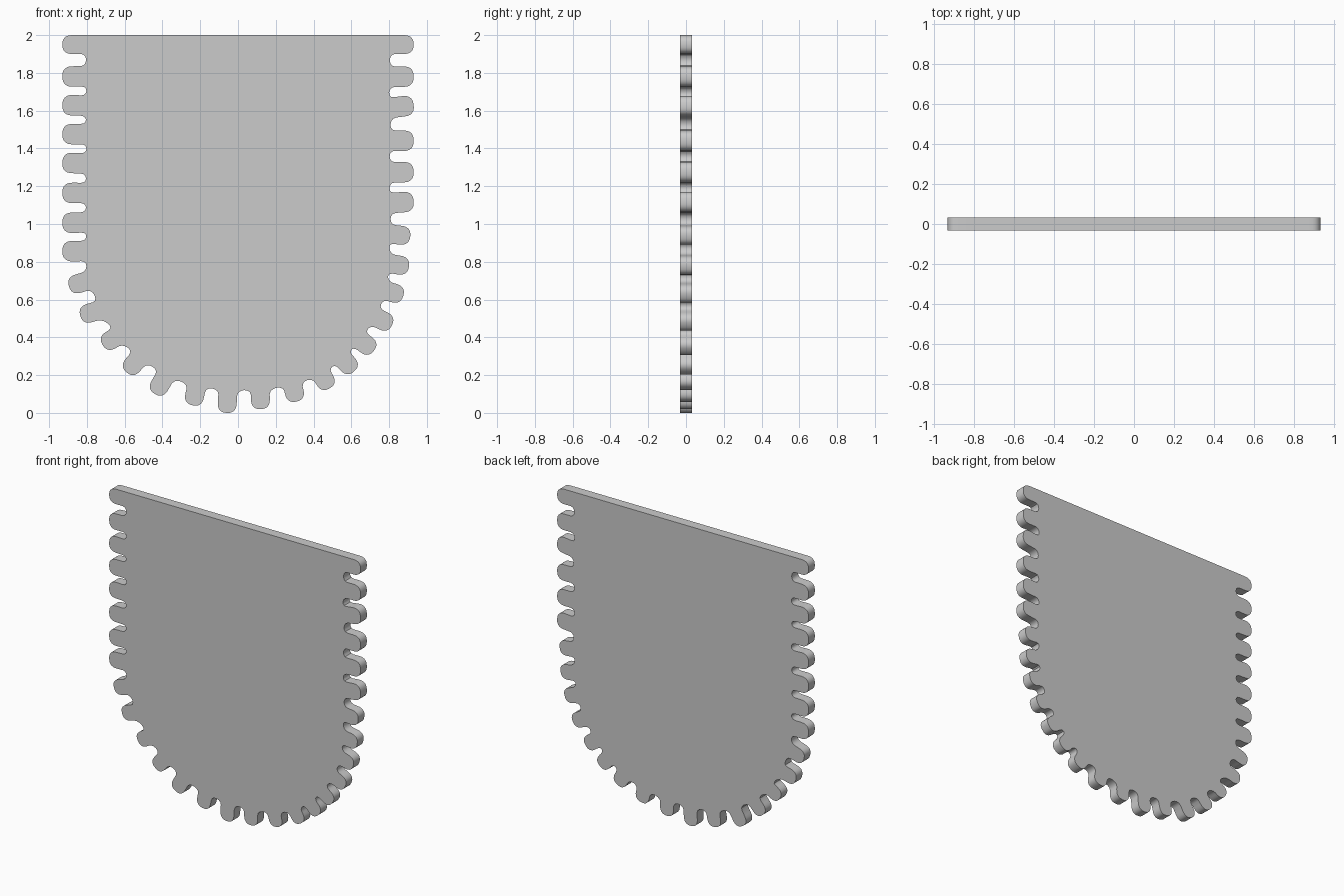
import bpy, bmesh, math
from mathutils import Vector as V

if "Cube" in bpy.data.objects:
    bpy.data.objects.remove(bpy.data.objects["Cube"])

HALF_DEPTH = 0.033

# Valleys between the scallops, from top left, round the bottom, to top right
left_v = [(-0.8, z) for z in (2.035, 1.865, 1.70, 1.553, 1.40, 1.24, 1.088, 0.93, 0.785)]
curve_v = [(-0.77, 0.62), (-0.685, 0.47), (-0.58, 0.35), (-0.457, 0.246), (-0.30, 0.167),
           (-0.135, 0.13), (0.03, 0.12), (0.204, 0.135), (0.37, 0.177), (0.505, 0.245),
           (0.595, 0.34), (0.685, 0.44), (0.76, 0.58), (0.796, 0.717), (0.796, 0.865)]
right_v = [(0.8, z) for z in (1.03, 1.19, 1.357, 1.527, 1.70, 1.86, 2.04)]
valleys = [V(p) for p in left_v + curve_v + right_v]

# Tip of each scallop, in the same order
left_t = [(-0.93, z) for z in (1.95, 1.78, 1.63, 1.475, 1.325, 1.165, 1.005, 0.855)]
curve_t = [(-0.895, 0.67), (-0.835, 0.515), (-0.717, 0.36), (-0.59, 0.215), (-0.44, 0.10),
           (-0.24, 0.04), (-0.06, 0.0), (0.12, 0.02), (0.31, 0.06), (0.485, 0.13),
           (0.615, 0.22), (0.72, 0.33), (0.815, 0.465), (0.875, 0.62), (0.905, 0.775), (0.912, 0.935)]
right_t = [(0.93, z) for z in (1.12, 1.275, 1.44, 1.63, 1.78, 1.95)]
tips = [V(p) for p in left_t + curve_t + right_t]


def scallop(tip, v0, v1, half_width):
    """Rounded tooth outline plus its outward direction."""
    base = (v0 + v1) / 2
    d = (tip - base).normalized()
    n = V((-d.y, d.x))
    cap = 0.055
    root = base + d * 0.03
    pts = [root - n * half_width]
    steps = 14
    for i in range(steps + 1):
        a = math.pi * i / steps
        c, s = -math.cos(a), math.sin(a)
        u = math.copysign(abs(c) ** 0.8, c) * half_width
        w = abs(s) ** 0.8 * cap
        pts.append(tip - d * (cap - w) + n * u)
    pts.append(root + n * half_width)
    return pts, d


def valley(p, dp, q, dq, steps=6, h=0.035):
    """U-shaped notch between two teeth."""
    a, b = p - dp * h, q - dq * h
    out = []
    for i in range(1, steps):
        t = i / steps
        s = 1 - t
        out.append(p * s**3 + a * (3 * s * s * t) + b * (3 * s * t * t) + q * t**3)
    return out


# Whole outline
outline, prev = [], None
for i, tip in enumerate(tips):
    end = i in (0, len(tips) - 1)
    hw = 0.05 if end or 8 <= i < 24 else 0.054
    pts, d = scallop(tip, valleys[i], valleys[i + 1], hw)
    if prev:
        outline += valley(outline[-1], prev, pts[0], d)
    outline += pts
    prev = d
for p in outline:
    p.y = min(p.y, 2.0)

# Extruded scalloped panel
bm = bmesh.new()
face = bm.faces.new([bm.verts.new((p.x, -HALF_DEPTH, p.y)) for p in outline])
ext = bmesh.ops.extrude_face_region(bm, geom=[face])
moved = [g for g in ext["geom"] if isinstance(g, bmesh.types.BMVert)]
bmesh.ops.translate(bm, verts=moved, vec=(0, 2 * HALF_DEPTH, 0))
if not any(len(f.verts) > 4 and f.calc_center_median().y < 0 for f in bm.faces):
    bm.faces.new([v for v in bm.verts if v.co.y < 0])
bmesh.ops.remove_doubles(bm, verts=bm.verts, dist=1e-5)
bmesh.ops.recalc_face_normals(bm, faces=bm.faces)
bmesh.ops.triangulate(bm, faces=[f for f in bm.faces if len(f.verts) > 4])
mesh = bpy.data.meshes.new("scalloped_panel")
bm.to_mesh(mesh)
bm.free()
panel = bpy.data.objects.new("scalloped_panel", mesh)
bpy.context.collection.objects.link(panel)
bpy.context.view_layer.objects.active = panel
panel.select_set(True)
bpy.ops.object.shade_smooth_by_angle(angle=math.radians(35))
